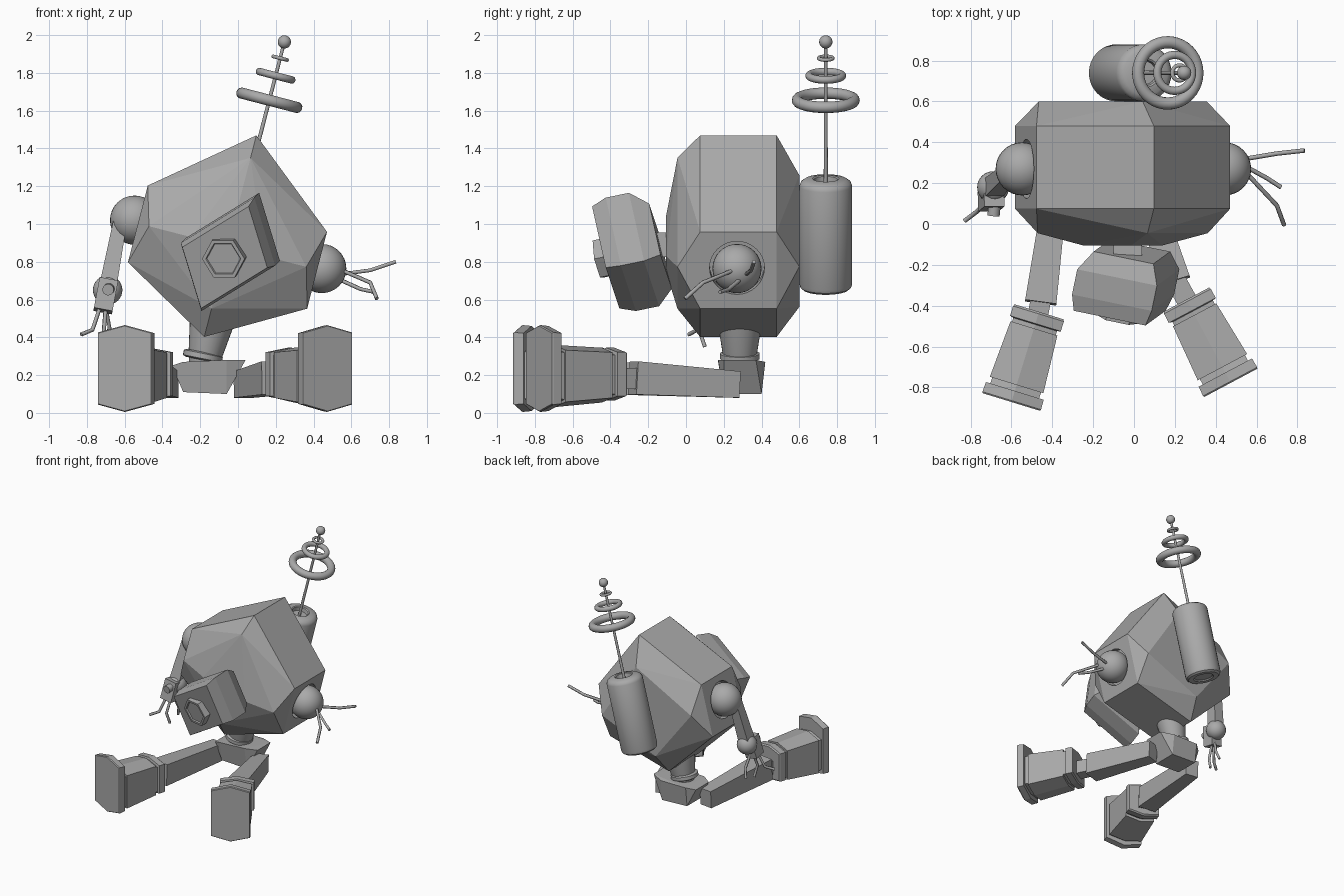
import bpy, bmesh
from math import sin, cos, pi, radians
from mathutils import Vector, Matrix

cube = bpy.data.objects.get("Cube")
if cube:
    bpy.data.objects.remove(cube)

metal = bpy.data.materials.new("grey_metal")
metal.use_nodes = True
metal.diffuse_color = (0.4, 0.4, 0.4, 1)
for node in metal.node_tree.nodes:
    if node.type == 'BSDF_PRINCIPLED':
        node.inputs["Base Color"].default_value = (0.4, 0.4, 0.4, 1)


def polygon(n):
    return [(cos(2 * pi * i / n), sin(2 * pi * i / n)) for i in range(n)]


ROUND, HEX = polygon(32), polygon(6)
SQUARE = [(1, 1), (-1, 1), (-1, -1), (1, -1)]
RIDGED = [(1, .83), (0, 1), (-1, .83), (-1, -.83), (0, -1), (1, -.83)]
UP, BACK = Vector((0, 0, 1)), Vector((0, 1, 0))


def finish(ob, name, smooth=False):
    ob.name = name
    ob.data.materials.clear()
    ob.data.materials.append(metal)
    if smooth:
        bpy.ops.object.select_all(action='DESELECT')
        ob.select_set(True)
        bpy.context.view_layer.objects.active = ob
        bpy.ops.object.shade_smooth_by_angle(angle=radians(35))
    return ob


def from_bmesh(bm, name, smooth=False):
    bmesh.ops.recalc_face_normals(bm, faces=bm.faces[:])
    mesh = bpy.data.meshes.new(name)
    bm.to_mesh(mesh)
    bm.free()
    ob = bpy.data.objects.new(name, mesh)
    bpy.context.collection.objects.link(ob)
    return finish(ob, name, smooth)


def loft(name, start, toward, sections, profile, up=UP, smooth=False):
    """Sections are (distance, half width, half height, lift)."""
    start = Vector(start)
    d = (Vector(toward) - start).normalized()
    side = d.cross(up).normalized()
    top = side.cross(d)
    bm = bmesh.new()
    rings = [[bm.verts.new(start + d * t + side * w * x + top * (h * y + lift))
              for x, y in profile] for t, w, h, lift in sections]
    n = len(profile)
    for a, b in zip(rings, rings[1:]):
        for i in range(n):
            bm.faces.new((a[i], a[(i + 1) % n], b[(i + 1) % n], b[i]))
    bm.faces.new(rings[0])
    bm.faces.new(rings[-1])
    return from_bmesh(bm, name, smooth)


def lathe(name, start, toward, profile):
    return loft(name, start, toward, [(t, r, r, 0) for r, t in profile],
                ROUND, BACK, True)


def beam(name, a, b, size_a, size_b, up=UP):
    length = (Vector(b) - Vector(a)).length
    return loft(name, a, b, [(0, *size_a, 0), (length, *size_b, 0)], SQUARE, up)


def hull(name, points):
    bm = bmesh.new()
    for p in points:
        bm.verts.new(p)
    bmesh.ops.convex_hull(bm, input=bm.verts[:])
    bmesh.ops.delete(bm, geom=[v for v in bm.verts if not v.link_faces], context='VERTS')
    bmesh.ops.dissolve_limit(bm, angle_limit=radians(2), verts=bm.verts[:], edges=bm.edges[:])
    return from_bmesh(bm, name)


def ball(name, centre, radius):
    bpy.ops.mesh.primitive_uv_sphere_add(segments=32, ring_count=16, radius=radius, location=centre)
    return finish(bpy.context.object, name, True)


def finger(name, points):
    curve = bpy.data.curves.new(name, 'CURVE')
    curve.dimensions = '3D'
    curve.bevel_depth = .011
    curve.bevel_resolution = 1
    curve.use_fill_caps = True
    spline = curve.splines.new('POLY')
    spline.points.add(len(points) - 1)
    for sp, p in zip(spline.points, points):
        sp.co = (*p, 1)
    ob = bpy.data.objects.new(name, curve)
    bpy.context.collection.objects.link(ob)
    return finish(ob, name)


# Leaning torso: faceted hull with a ridge along its top and bottom
lean = Matrix.Translation((-.05, 0, .9)) @ Matrix.Rotation(radians(14.5), 4, 'Y')
axis = (lean.to_3x3() @ UP).normalized()
pts = []
for y in (.075, .48):
    pts += [(0, y, .588), (0, y, -.514)]
    pts += [(s * .49, y, z) for s in (-1, 1) for z in (.187, -.233)]
for y, top, wide, low in ((.6, .37, .425, -.35), (-.045, .465, .43, -.36), (-.105, .15, .2, -.16)):
    pts += [(0, y, top), (0, y, low), (wide, y, -.02), (-wide, y, -.02)]
torso = hull("torso", [lean @ Vector(p) for p in pts])

# Shoulder sockets cut into the torso, with ball joints
for s, name in ((1, "left"), (-1, "right")):
    cutter = lathe("socket_cutter", lean @ Vector((s * .43, .27, -.01)),
                   lean @ Vector((s * .6, .27, -.01)), [(.145, 0), (.145, .2)])
    cutter.hide_render = True
    mod = torso.modifiers.new("socket", 'BOOLEAN')
    mod.operation, mod.solver, mod.object = 'DIFFERENCE', 'EXACT', cutter
    bpy.context.view_layer.objects.active = torso
    bpy.ops.object.modifier_apply(modifier=mod.name)
    bpy.data.objects.remove(cutter)
    ball(name + "_shoulder", lean @ Vector((s * .512, .27, -.008)), .13)

# Back tank with rounded rims and a recessed top
base = Vector((-.093, .74, .655))
lathe("tank", base, base + axis,
      [(.07, .01), (.08, 0), (.12, 0), (.135, .012), (.14, .03), (.14, .565),
       (.132, .585), (.11, .6), (.07, .605), (.062, .6), (.058, .57)])

# Antenna with rings that shrink toward the tip
lathe("antenna_rod", base + axis * .55, base + axis, [(.011, 0), (.009, .8)])
for i, (dist, major, minor) in enumerate(((1.033, .15, .03), (1.167, .088, .02), (1.263, .037, .01))):
    bpy.ops.mesh.primitive_torus_add(major_radius=major, minor_radius=minor, major_segments=40,
                                     minor_segments=14, location=base + axis * dist,
                                     rotation=(0, radians(14.5), 0))
    finish(bpy.context.object, "antenna_ring_%d" % (i + 1), True)
ball("antenna_tip", base + axis * 1.352, .035)

# Tilted head, bevelled toward its front and back
mid, X, Z = Vector((-.04, -.28, .853)), Vector((.195, -.04, .12)), Vector((-.055, -.04, .18))
D = Vector((-.03, -.145, -.03))
hull("head", [mid + (X * a + Z * b) * k + D * t
              for t, k in ((-1, .75), (-.4, 1), (.45, 1), (1, .9))
              for a in (-1, 1) for b in (-1, 1)])
face = mid + D * .9
loft("eye", face, face + D, [(0, .115, .115, 0), (.055, .115, .115, 0), (.055, .095, .095, 0),
                             (.045, .09, .09, 0)], HEX)
beam("neck", (-.03, -.05, .89), (-.03, -.2, .89), (.07, .065), (.07, .065))

# Right arm with hand
beam("right_forearm", (-.615, .25, 1.06), (-.685, .18, .69), (.035, .035), (.045, .045), BACK)
ball("right_wrist", (-.69, .18, .65), .078)
beam("right_palm", (-.685, .14, .7), (-.715, .11, .54), (.05, .055), (.05, .05), BACK)
lathe("right_knuckle", (-.68, .12, .66), (-.69, .02, .65), [(.03, 0), (.03, .08)])
finger("right_finger_1", [(-.73, .1, .56), (-.77, .06, .44), (-.83, .015, .415)])
finger("right_finger_2", [(-.70, .12, .56), (-.71, .07, .44), (-.70, .1, .35)])
finger("right_finger_3", [(-.70, .15, .56), (-.68, .19, .45), (-.70, .21, .38)])

# Left arm, pulled in so that only the fingers show
finger("left_finger_1", [(.55, .32, .735), (.7, .345, .755), (.835, .36, .80)])
finger("left_finger_2", [(.55, .25, .755), (.7, .09, .69), (.735, -.005, .605)])
finger("left_finger_3", [(.55, .28, .70), (.65, .225, .655), (.72, .18, .64)])

# Waist and pelvis
lathe("waist", (-.185, .285, .25), (-.125, .285, .55), [(.075, 0), (.09, .06), (.125, .28)])
lathe("waist_ring", (-.19, .285, .28), (-.18, .285, .33), [(.09, 0), (.105, .008), (.105, .035), (.09, .042)])
hull("pelvis", [(x, y, z) for x, y, z in (
    (-.35, .2, .25), (-.35, .37, .25), (.04, .2, .28), (.04, .37, .28),
    (-.29, .42, .27), (-.06, .42, .27), (-.29, .17, .27), (-.06, .17, .28),
    (-.29, .2, .11), (-.06, .2, .1), (-.29, .4, .11), (-.06, .4, .1))])

# Outstretched legs: thigh, knee pin, and a stepped boot ending in a sole
boot = [(0, .125, .13, .205), (.01, .13, .14, .205), (.06, .13, .14, .205), (.065, .112, .125, .203),
        (.085, .112, .125, .203), (.085, .12, .145, .2), (.375, .137, .165, .195),
        (.375, .125, .15, .195), (.405, .125, .15, .2), (.405, .148, .225, .235),
        (.455, .15, .23, .235), (.462, .147, .225, .235)]
for side, hip, knee, start, end in (
        ("left", (.03, .27, .15), (.2, -.28, .185), (.257, -.37, 0), (.475, -.78, 0)),
        ("right", (-.37, .27, .15), (-.457, -.385, .185), (-.465, -.43, 0), (-.60, -.87, 0))):
    beam(side + "_thigh", hip, knee, (.055, .07), (.077, .088))
    ahead = Vector(end) - Vector(start)
    beam(side + "_knee", Vector(knee) + (Vector(hip) - Vector(knee)) * .05,
         Vector(start) + UP * .18 + ahead * .05, (.05, .055), (.05, .055))
    loft(side + "_boot", start, end, boot, RIDGED)
